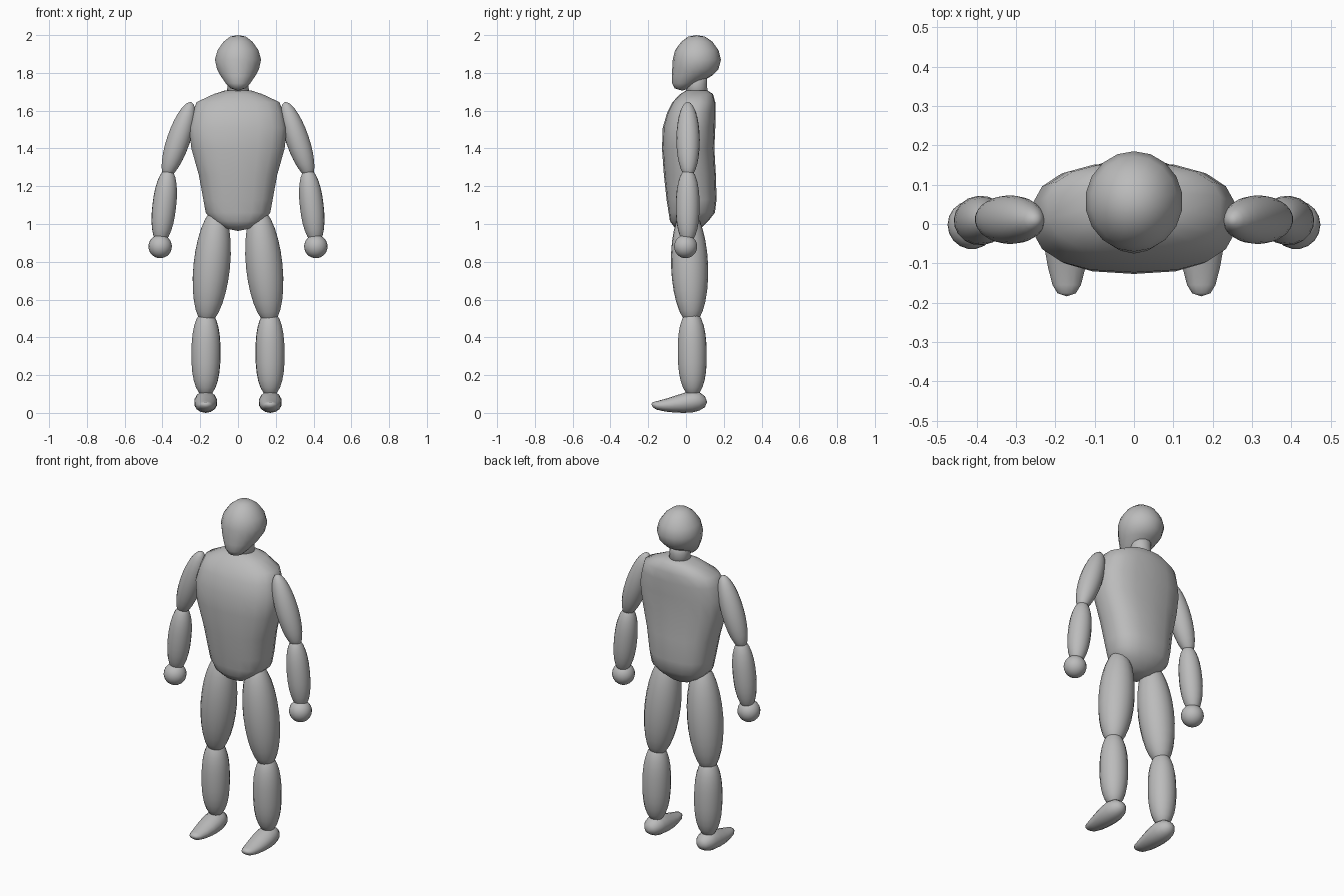
import bpy, bmesh, math
from mathutils import Vector

if "Cube" in bpy.data.objects:
    bpy.data.objects.remove(bpy.data.objects["Cube"])

grey = bpy.data.materials.new("plain_grey")
grey.diffuse_color = (0.5, 0.5, 0.5, 1)
grey.use_nodes = True
grey.node_tree.nodes["Principled BSDF"].inputs["Base Color"].default_value = grey.diffuse_color


def skin(name, rings, start, end, mirror=False):
    """Skin a list of point rings, closed by a tip point at each end."""
    bm = bmesh.new()
    loops = [[bm.verts.new(p) for p in ring] for ring in rings]
    n = len(loops[0])
    for a, b in zip(loops, loops[1:]):
        for i in range(n):
            j = (i + 1) % n
            bm.faces.new((a[i], a[j], b[j], b[i]))
    for tip, loop in ((start, loops[0]), (end, loops[-1])):
        v = bm.verts.new(tip)
        for i in range(n):
            bm.faces.new((v, loop[i], loop[(i + 1) % n]))
    bmesh.ops.recalc_face_normals(bm, faces=bm.faces)
    for f in bm.faces:
        f.smooth = True
    me = bpy.data.meshes.new(name)
    bm.to_mesh(me)
    bm.free()
    me.materials.append(grey)
    ob = bpy.data.objects.new(name, me)
    bpy.context.collection.objects.link(ob)
    if mirror:
        ob.modifiers.new("mirror", 'MIRROR')
    return ob


def oval(n, power):
    """Unit superellipse points."""
    pts = []
    for i in range(n):
        a = 2 * math.pi * (i + 0.5) / n
        c, s = math.cos(a), math.sin(a)
        pts.append((math.copysign(abs(c) ** (2 / power), c),
                    math.copysign(abs(s) ** (2 / power), s)))
    return pts


def stack(name, sections, top, bottom, n=16, power=2.0):
    """Horizontal sections given as (z, half width, front y, back y)."""
    rings = [[(rx * c, (yf + yb) / 2 + (yb - yf) / 2 * s, z) for c, s in oval(n, power)]
             for z, rx, yf, yb in sections]
    return skin(name, rings, top, bottom)


def limb(name, p0, p1, radius, power=2.0, n=18, steps=14):
    """Spindle-shaped limb between two points, mirrored to the other side."""
    p0, p1 = Vector(p0), Vector(p1)
    mid, half = (p0 + p1) / 2, (p1 - p0) / 2
    q = Vector((0, 0, 1)).rotation_difference(half)
    rings = []
    for k in range(1, steps):
        t = -math.cos(math.pi * k / steps)
        r = radius * math.sqrt(1 - abs(t) ** power)
        rings.append([mid + half * t + q @ Vector((r * c, r * s, 0)) for c, s in oval(n, 2)])
    return skin(name, rings, p0, p1, True)


# Head: round skull with the jaw drawn forward and down
stack("head", [
    (1.992, .042, .012, .100), (1.965, .078, -.025, .140), (1.92, .110, -.058, .172),
    (1.87, .124, -.070, .185), (1.82, .113, -.073, .172), (1.785, .094, -.075, .138),
    (1.745, .066, -.074, .065), (1.718, .040, -.060, .020)],
    (0, .055, 2.0), (0, -.02, 1.706), n=18)

# Neck
stack("neck", [(1.80, .058, .0, .115), (1.74, .056, .0, .112), (1.67, .062, -.005, .118)],
      (0, .055, 1.80), (0, .055, 1.67))

# Torso
stack("torso", [
    (1.706, .072, .000, .115), (1.688, .130, -.030, .143), (1.645, .222, -.072, .155),
    (1.59, .243, -.100, .157), (1.51, .262, -.123, .155), (1.40, .250, -.127, .150),
    (1.26, .210, -.117, .158), (1.13, .186, -.103, .162), (1.06, .173, -.092, .153),
    (1.015, .135, -.085, .118), (.978, .075, -.058, .080)],
    (0, .055, 1.712), (0, .012, .963), n=18, power=2.5)

# Arms and hands
limb("upper_arm", (.247, .010, 1.645), (.383, .012, 1.245), .062)
limb("forearm", (.368, .010, 1.295), (.413, .008, .895), .063, 2.3)
limb("hand", (.412, -.002, .943), (.412, -.002, .819), .062)

# Legs
limb("thigh", (.108, .008, 1.085), (.170, .030, .470), .098)
limb("shin", (.168, .030, .545), (.171, .036, .085), .077, 2.5)

# Feet, sections along y given as (y, half width, bottom z, top z)
feet = [(.100, .032, .030, .088), (.070, .053, .012, .110), (.035, .061, .003, .116),
        (-.01, .062, .0, .106), (-.06, .058, .002, .090), (-.11, .049, .007, .074),
        (-.155, .037, .017, .062), (-.176, .024, .030, .057)]
skin("foot", [[(.171 + rx * c, y, (z0 + z1) / 2 + (z1 - z0) / 2 * s) for c, s in oval(14, 2)]
              for y, rx, z0, z1 in feet],
     (.171, .112, .058), (.171, -.184, .046), True)
